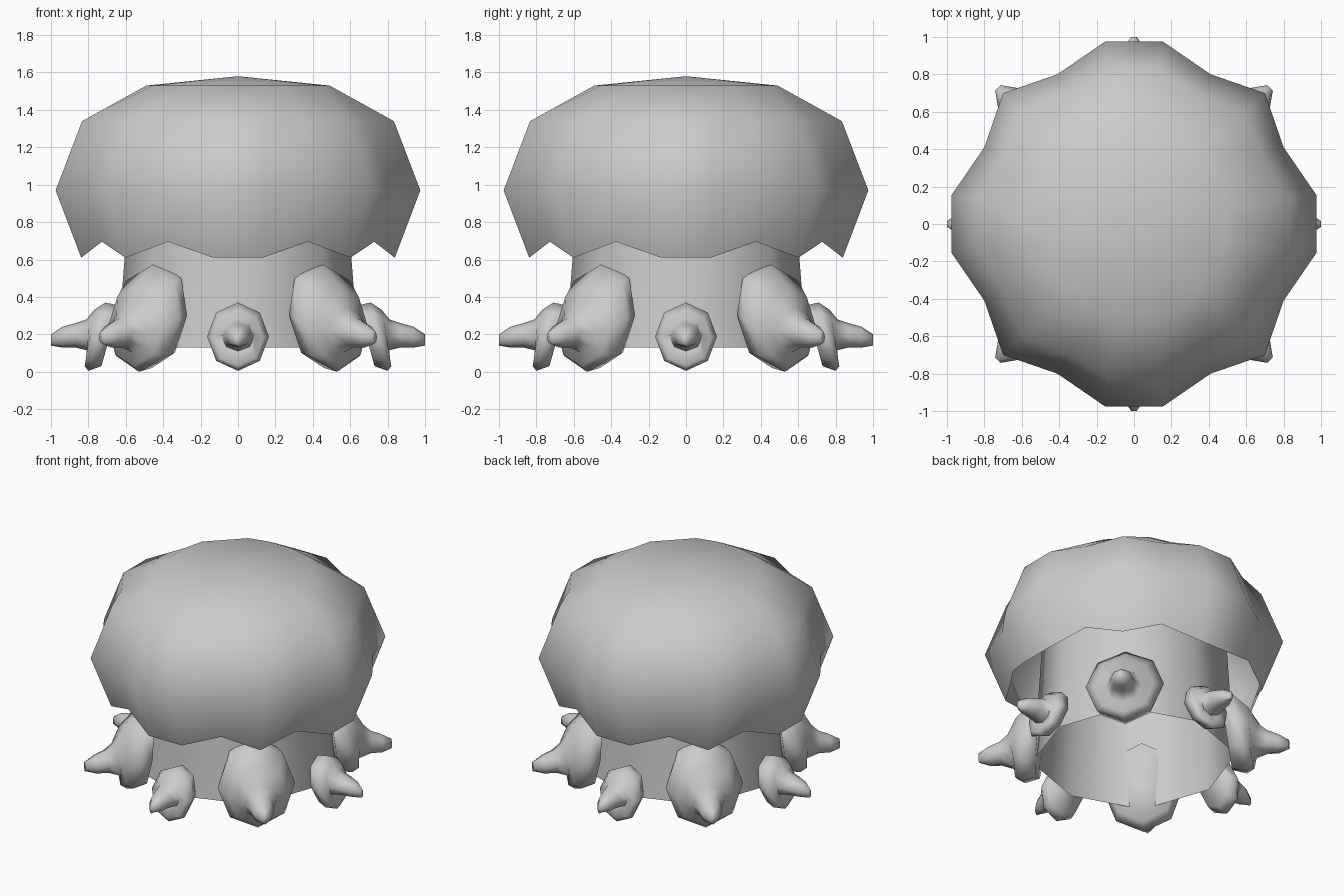
import bpy, bmesh, math

if "Cube" in bpy.data.objects:
    bpy.data.objects.remove(bpy.data.objects["Cube"])

grey = bpy.data.materials.new("plain grey")
grey.diffuse_color = (0.6, 0.6, 0.6, 1)
grey.use_nodes = True
grey.node_tree.nodes["Principled BSDF"].inputs["Base Color"].default_value = grey.diffuse_color


def loft(name, rings, close_start=False, close_end=False, apex=None, angle=180):
    """Skin a list of equal-length point rings into one smooth object."""
    bm = bmesh.new()
    vs = [[bm.verts.new(p) for p in ring] for ring in rings]
    n = len(vs[0])
    for a, b in zip(vs, vs[1:]):
        for i in range(n):
            j = (i + 1) % n
            bm.faces.new((a[i], a[j], b[j], b[i]))
    if close_start:
        bm.faces.new(vs[0][::-1])
    if close_end:
        bm.faces.new(vs[-1])
    if apex:
        top = bm.verts.new(apex)
        for i in range(n):
            bm.faces.new((vs[-1][i], vs[-1][(i + 1) % n], top))
    me = bpy.data.meshes.new(name)
    bm.to_mesh(me)
    bm.free()
    me.materials.append(grey)
    ob = bpy.data.objects.new(name, me)
    bpy.context.collection.objects.link(ob)
    bpy.context.view_layer.objects.active = ob
    ob.select_set(True)
    bpy.ops.object.shade_smooth_by_angle(angle=math.radians(angle))
    ob.select_set(False)
    return ob


def four_quadrants(points):
    """Repeat plan points in four quarter turns."""
    out = []
    for q in range(4):
        c, s = round(math.cos(q * math.pi / 2)), round(math.sin(q * math.pi / 2))
        out += [(x * c - y * s, x * s + y * c) for x, y in points]
    return out


# Scalloped cap: lobed plan outline, flattening to a round crown on top
outline = four_quadrants([(0.975, -0.155), (0.975, 0.155), (0.80, 0.41), (0.70, 0.70), (0.41, 0.80)])
crown = four_quadrants([(0.49, -0.09), (0.49, 0.09), (0.455, 0.235), (0.345, 0.345), (0.235, 0.455)])

cap_rings = []
for z, k, kv in [(0.61, 0.86, 0.91), (0.97, 1.0, 1.0), (1.34, 0.855, 0.865)]:
    ring = []
    for i, (x, y) in enumerate(outline):
        valley = i % 5 in (2, 4)
        f = kv if valley else k
        ring.append((x * f, y * f, 0.695 if valley and z < 0.7 else z))
    cap_rings.append(ring)
cap_rings.append([(x, y, 1.53) for x, y in crown])
loft("cap", cap_rings, apex=(0, 0, 1.58))

# Trunk: open, slightly tapered eight-sided tube, a little wider on the diagonals
trunk = []
for r, z in [(0.645, 0.13), (0.605, 0.62), (0.58, 1.05)]:
    trunk.append([(r * (1 + 0.05 * (i % 2)) * math.cos(i * math.pi / 4),
                   r * (1 + 0.05 * (i % 2)) * math.sin(i * math.pi / 4), z) for i in range(8)])
loft("trunk", trunk)

# Feet: each ring is (top radius, top z, bottom radius, bottom z, half width)
# a rounded hood, a recess under its lip, then a blunt claw
small_foot = [(0.64, 0.355, 0.73, 0.03, 0.14), (0.71, 0.37, 0.80, 0.005, 0.165),
              (0.77, 0.33, 0.82, 0.03, 0.135), (0.81, 0.28, 0.79, 0.11, 0.09),
              (0.87, 0.26, 0.87, 0.13, 0.08), (0.94, 0.24, 0.94, 0.13, 0.055),
              (1.00, 0.20, 1.00, 0.14, 0.015)]
large_foot = [(0.58, 0.58, 0.65, 0.02, 0.23), (0.65, 0.57, 0.75, 0.0, 0.26),
              (0.77, 0.46, 0.79, 0.03, 0.20), (0.84, 0.34, 0.79, 0.10, 0.12),
              (0.89, 0.29, 0.88, 0.13, 0.085), (0.96, 0.26, 0.96, 0.13, 0.07),
              (1.03, 0.22, 1.03, 0.15, 0.02)]


def foot(name, sections, angle):
    ca, sa = math.cos(angle), math.sin(angle)
    rings = []
    for rt, zt, rb, zb, w in sections:
        ring = []
        for i in range(8):
            a = i * math.pi / 4
            f = 0.5 + 0.5 * math.sin(a)
            t = w * math.cos(a)
            r, z = rb + (rt - rb) * f, zb + (zt - zb) * f
            ring.append((r * ca - t * sa, r * sa + t * ca, z))
        rings.append(ring)
    loft(name, rings, close_start=True, close_end=True, angle=75)


for i in range(8):
    if i % 2:
        foot("large_foot", large_foot, i * math.pi / 4)
    else:
        foot("small_foot", small_foot, i * math.pi / 4)
